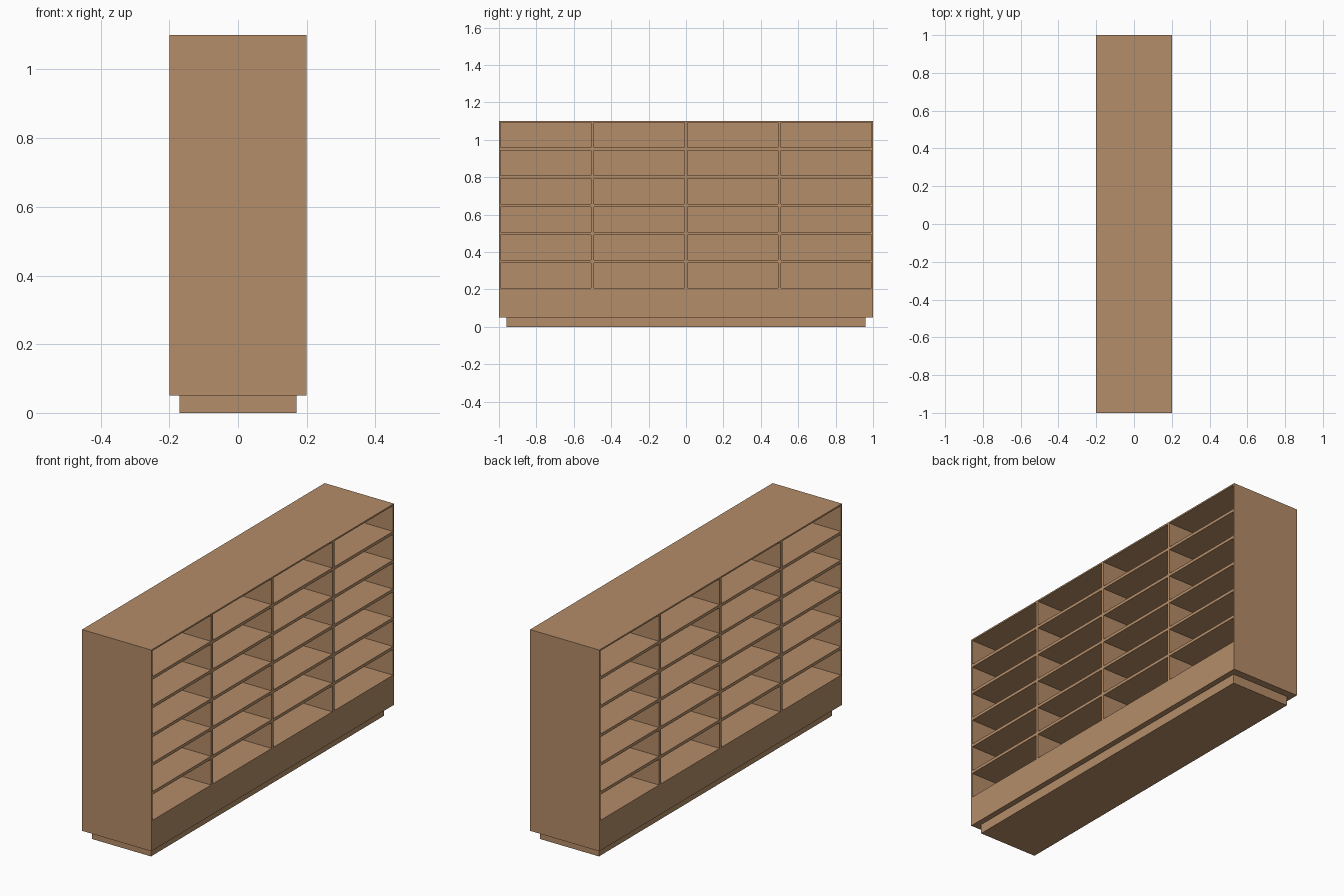
import bpy, bmesh
from mathutils import Matrix, Vector

if "Cube" in bpy.data.objects:
    bpy.data.objects.remove(bpy.data.objects["Cube"])

wood = bpy.data.materials.new("warm_brown_wood")
wood.diffuse_color = (0.46, 0.266, 0.138, 1.0)
wood.use_nodes = True
wood.node_tree.nodes["Principled BSDF"].inputs["Base Color"].default_value = wood.diffuse_color


def box(bm, size, z0):
    """Box of the given size, centred in x and y, with its bottom at z0."""
    m = Matrix.Translation((0, 0, z0 + size[2] / 2)) @ Matrix.Diagonal((*size, 1))
    bmesh.ops.create_cube(bm, size=1, matrix=m)


def finish(bm, name):
    bm.normal_update()
    mesh = bpy.data.meshes.new(name)
    bm.to_mesh(mesh)
    bm.free()
    mesh.materials.append(wood)
    obj = bpy.data.objects.new(name, mesh)
    bpy.context.collection.objects.link(obj)
    return obj


# Recessed plinth
bm = bmesh.new()
box(bm, (0.34, 1.92, 0.05), 0)
finish(bm, "plinth")

# Cabinet body, cut into 4 columns by 6 rows
bm = bmesh.new()
box(bm, (0.4, 2.0, 1.05), 0.05)
cuts = [(Vector((0, y, 0)), Vector((0, 1, 0))) for y in (-0.5, 0, 0.5)]
cuts += [(Vector((0, 0, 0.2 + 0.15 * i)), Vector((0, 0, 1))) for i in range(6)]
for co, no in cuts:
    bmesh.ops.bisect_plane(bm, geom=bm.verts[:] + bm.edges[:] + bm.faces[:],
                           plane_co=co, plane_no=no)
bm.normal_update()

# Pigeonholes on both long sides, leaving thin boards and a middle panel
cells = [f for f in bm.faces
         if abs(f.normal.x) > 0.9 and f.calc_center_median().z > 0.2]
bmesh.ops.inset_individual(bm, faces=cells, thickness=0.008, use_even_offset=True)
bm.normal_update()
bmesh.ops.inset_individual(bm, faces=cells, thickness=0.0, depth=-0.18,
                           use_even_offset=True)
finish(bm, "shelf_cabinet")
